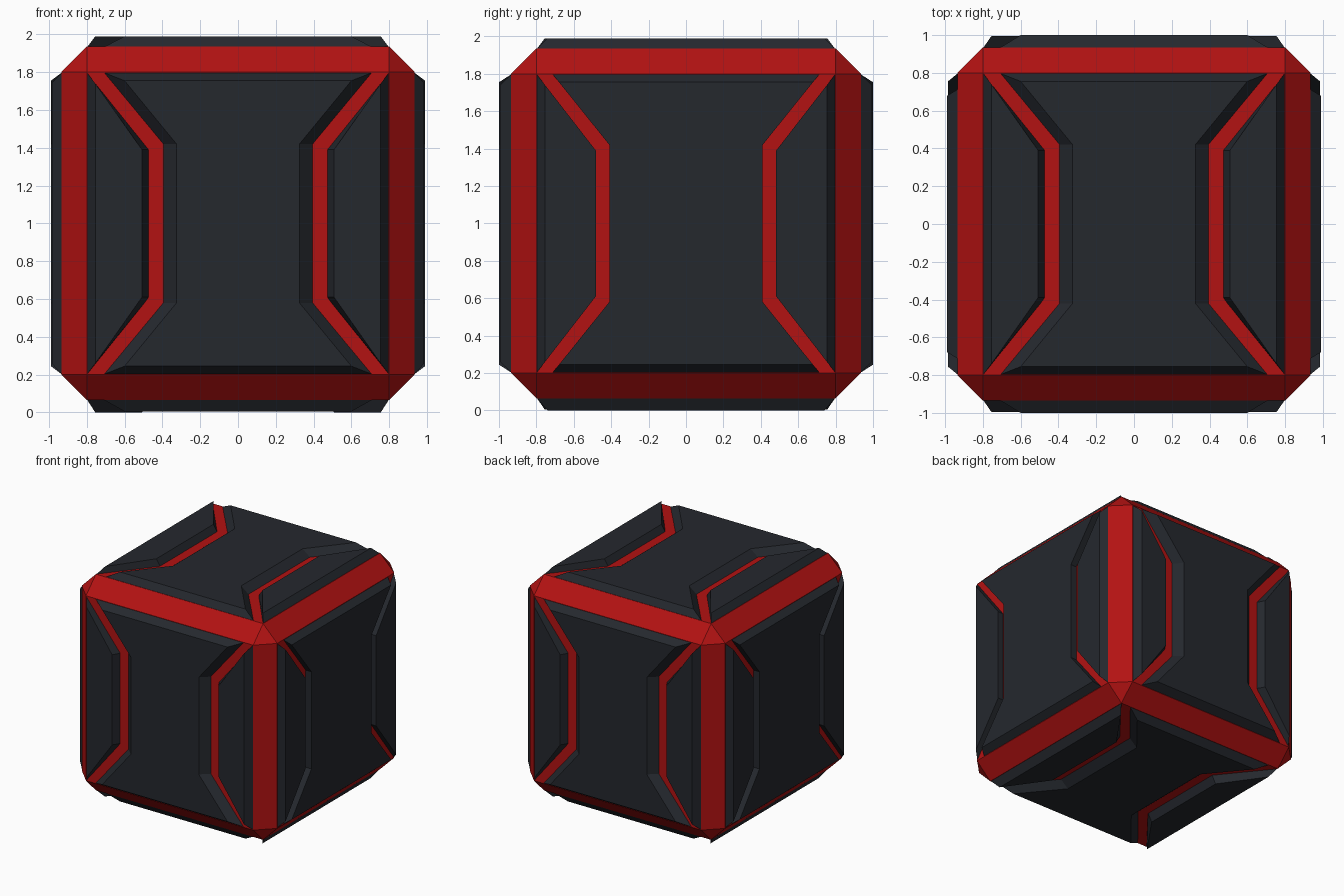
import bpy, bmesh
from mathutils import Matrix, Vector

if "Cube" in bpy.data.objects:
    bpy.data.objects.remove(bpy.data.objects["Cube"])


def material(name, rgb):
    m = bpy.data.materials.new(name)
    m.diffuse_color = (*rgb, 1)
    m.use_nodes = True
    m.node_tree.nodes["Principled BSDF"].inputs["Base Color"].default_value = m.diffuse_color
    return m


RED = material("red_trim", (0.45, 0.006, 0.006))
DARK = material("dark_panel", (0.018, 0.021, 0.027))
CORE, FLAT = 0.935, 0.80      # half size of the core, half size of its flat faces
BASE = 0.93                   # panels start just under the core surface


def finish(bm, name, mat):
    bmesh.ops.recalc_face_normals(bm, faces=bm.faces)
    me = bpy.data.meshes.new(name)
    bm.to_mesh(me)
    bm.free()
    me.materials.append(mat)
    ob = bpy.data.objects.new(name, me)
    bpy.context.collection.objects.link(ob)
    return ob


def loft(name, low, high, height, frame):
    """Plate whose outline changes from low (at the core) to high (outer face)."""
    bm = bmesh.new()
    a = [bm.verts.new(frame @ Vector((u, v, BASE))) for u, v in low]
    b = [bm.verts.new(frame @ Vector((u, v, height))) for u, v in high]
    bm.faces.new(a)
    bm.faces.new(b)
    n = len(a)
    for i in range(n):
        j = (i + 1) % n
        bm.faces.new((a[i], a[j], b[j], b[i]))
    finish(bm, name, DARK)


def hourglass(corner, waist):
    # corner and waist points of one quadrant, mirrored all round
    (cu, cv), (wu, wv) = corner, waist
    return [(-cu, cv), (cu, cv), (wu, wv), (wu, -wv),
            (cu, -cv), (-cu, -cv), (-wu, -wv), (-wu, wv)]


def trapezoid(outer, inner, side):
    (ou, ov), (iu, iv) = outer, inner
    return [(side * u, v) for u, v in ((ou, ov), (iu, iv), (iu, -iv), (ou, -ov))]


# Red chamfered core, visible along the edges and in the grooves
bm = bmesh.new()
bmesh.ops.create_cube(bm, size=2 * CORE, matrix=Matrix.Translation((0, 0, 1)))
bmesh.ops.bevel(bm, geom=bm.edges[:], offset=CORE - FLAT, segments=1, affect='EDGES')
finish(bm, "red_core", RED)

# Outlines: sloped groove walls (front, back, top, bottom) or straight ones (left, right)
SLOPED = dict(c_low=((0.715, 0.80), (0.40, 0.42)), c_high=((0.60, 0.755), (0.325, 0.42)),
              s_low=((0.80, 0.80), (0.47, 0.39)), s_high=((0.755, 0.74), (0.508, 0.39)))
STRAIGHT = dict(c_low=((0.715, 0.80), (0.41, 0.42)), c_high=((0.679, 0.755), (0.41, 0.42)),
                s_low=((0.80, 0.80), (0.482, 0.39)), s_high=((0.755, 0.742), (0.482, 0.39)))

X, Y, Z = Vector((1, 0, 0)), Vector((0, 1, 0)), Vector((0, 0, 1))
# name, across-groove axis, along-groove axis, outward axis, outline set, centre and side height
FACES = [("front", X, Z, -Y, SLOPED, 1.0, 0.995),
         ("back", X, Z, Y, SLOPED, 1.0, 0.995),
         ("right", Y, Z, X, STRAIGHT, 0.99, 0.985),
         ("left", Y, Z, -X, STRAIGHT, 0.99, 0.985),
         ("top", X, Y, Z, SLOPED, 0.99, 0.99),
         ("bottom", X, Y, -Z, SLOPED, 0.995, 1.0)]

# Dark panels: one hourglass and two side plates on every face
for name, u, v, n, s, hc, hs in FACES:
    frame = Matrix.Translation(Z) @ Matrix((u, v, n)).transposed().to_4x4()
    loft(name + "_centre_panel", hourglass(*s["c_low"]), hourglass(*s["c_high"]), hc, frame)
    for side, tag in ((-1, "a"), (1, "b")):
        loft(f"{name}_side_panel_{tag}", trapezoid(*s["s_low"], side),
             trapezoid(*s["s_high"], side), hs, frame)
